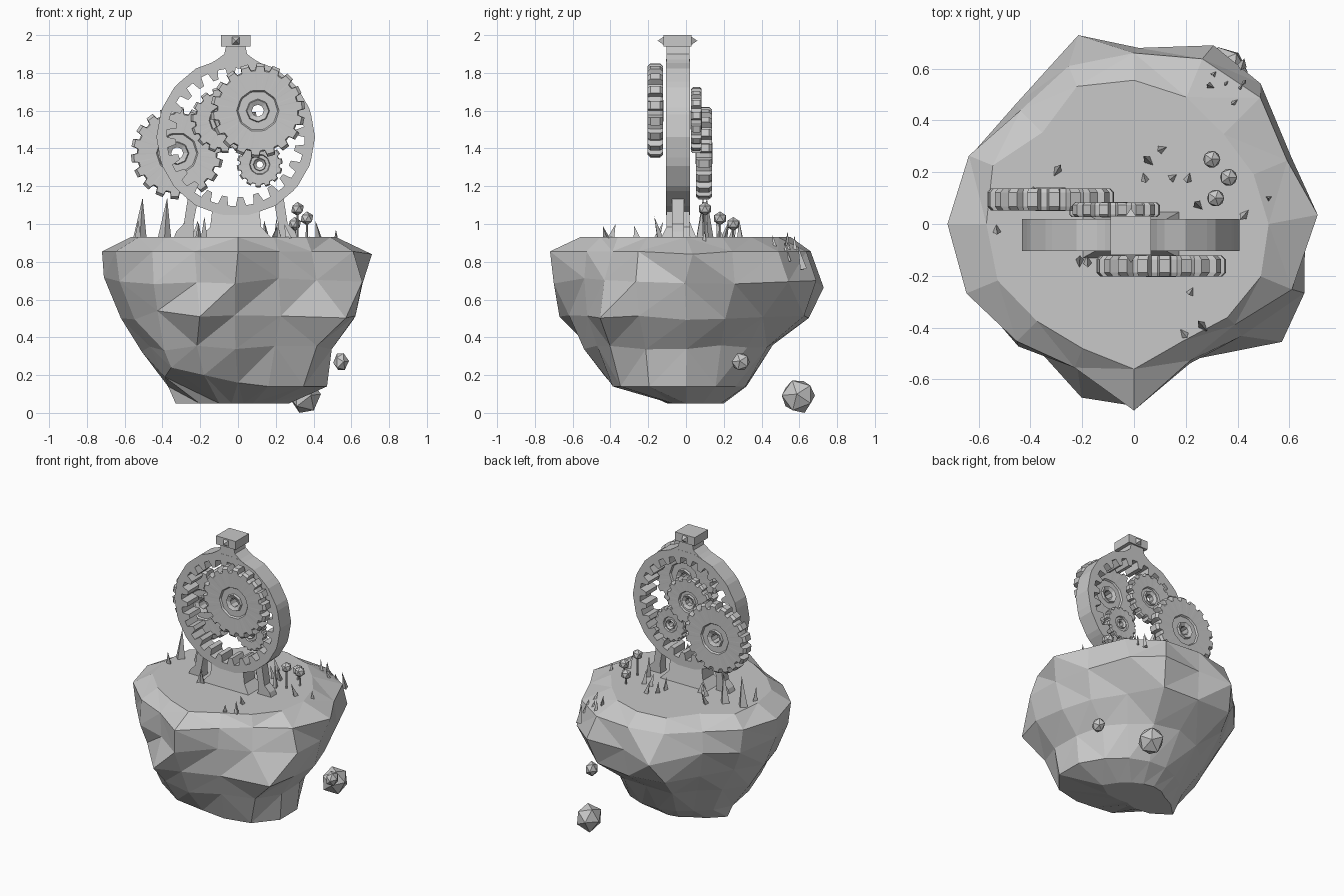
import bpy, bmesh, math, random
from mathutils import Vector, Matrix

if "Cube" in bpy.data.objects:
    bpy.data.objects.remove(bpy.data.objects["Cube"])

random.seed(7)
stone = bpy.data.materials.new("plain grey")
stone.diffuse_color = (0.58, 0.58, 0.58, 1)
stone.use_nodes = True
stone.node_tree.nodes["Principled BSDF"].inputs["Base Color"].default_value = stone.diffuse_color


def finish(name, bm):
    bmesh.ops.recalc_face_normals(bm, faces=bm.faces)
    me = bpy.data.meshes.new(name)
    bm.to_mesh(me)
    bm.free()
    me.materials.append(stone)
    ob = bpy.data.objects.new(name, me)
    bpy.context.collection.objects.link(ob)
    return ob


def add_cone(bm, base, tip, r, r2=0.0, sides=4):
    base, tip = Vector(base), Vector(tip)
    d = tip - base
    rot = d.to_track_quat('Z', 'Y').to_matrix().to_4x4()
    bmesh.ops.create_cone(bm, cap_ends=True, segments=sides, radius1=r, radius2=r2,
                          depth=d.length, matrix=Matrix.Translation((base + tip) / 2) @ rot)


def prism(name, profile, y0, y1, flare=0.0):
    # front profile pushed through y; flare widens the lowest points in depth
    bm = bmesh.new()
    low = min(z for x, z in profile)
    f = [bm.verts.new((x, y0 - (flare if z == low else 0), z)) for x, z in profile]
    b = [bm.verts.new((x, y1 + (flare if z == low else 0), z)) for x, z in profile]
    n = len(f)
    bm.faces.new(f)
    bm.faces.new(b[::-1])
    for i in range(n):
        j = (i + 1) % n
        bm.faces.new((f[i], f[j], b[j], b[i]))
    return finish(name, bm)


def polygon_radius(r, n):
    # straight-sided n-gon as a radius function of angle
    s = 2 * math.pi / n
    return lambda a, k: r * math.cos(s / 2) / math.cos((a % s) - s / 2)


def teeth_radius(root, tip):
    return lambda a, k: tip if k in (1, 2) else root


def wheel(name, cx, cz, teeth, rows, steps):
    # closed loop of (radius function, y) rows swept round the y axis
    bm = bmesh.new()
    angles = [((t + s) * 2 * math.pi / teeth, k) for t in range(teeth) for k, s in enumerate(steps)]
    rings = [[bm.verts.new((cx + f(a, k) * math.cos(a), y, cz + f(a, k) * math.sin(a)))
              for a, k in angles] for f, y in rows]
    n = len(angles)
    for p, q in zip(rings, rings[1:] + rings[:1]):
        for i in range(n):
            j = (i + 1) % n
            bm.faces.new((p[i], p[j], q[j], q[i]))
    return finish(name, bm)


def gear(name, cx, cz, r, y0, y1, teeth, hole):
    root, c = r * 0.87, (y1 - y0) * 0.2
    half = [(polygon_radius(hole, 8), 0.012), (polygon_radius(hole * 1.8, 8), 0.0),
            (polygon_radius(hole * 1.95, 8), 0.015), (polygon_radius(r * 0.42, 10), 0.015),
            (polygon_radius(r * 0.45, 10), 0.004), (teeth_radius(root * 0.97, r * 0.94), 0.002),
            (teeth_radius(root, r), c)]
    rows = [(f, y0 + d) for f, d in half] + [(f, y1 - d) for f, d in reversed(half)]
    return wheel(name, cx, cz, teeth, rows, (0.0, 0.10, 0.58, 0.68))


# Floating island: radii round the centre for each level, top to bottom
levels = [
    (0.93, [.52, .50, .49, .53, .555, .575, .50, .59, .57, .57, .53, .52, .56, .49, .51, .53]),
    (0.855, [.71, .64, .69, .69, .66, .66, .62, .69, .72, .70, .64, .60, .72, .57, .55, .66]),
    (0.70, [.66, .66, .73, .755, .68, .76, .65, .68, .71, .68, .65, .60, .70, .58, .60, .71]),
    (0.51, [.61, .58, .57, .68, .65, .69, .57, .58, .62, .60, .60, .70, .62, .57, .73, .67]),
    (0.34, [.49, .46, .46, .47, .46, .45, .43, .46, .51, .50, .54, .56, .54, .51, .58, .54]),
    (0.14, [.47, .41, .37, .34, .32, .30, .30, .33, .37, .42, .50, .47, .40, .42, .49, .51]),
    (0.05, [.27, .23, .21, .20, .20, .20, .20, .25, .33, .22, .14, .09, .07, .08, .11, .18]),
]
lift = {(0, 8): 0, (5, 9): .05, (5, 10): .10, (5, 11): .06, (5, 12): .02,
        (1, 0): -.015, (2, 5): -.02, (3, 10): .02}
turn = {(3, 11): .12, (3, 14): .09, (2, 5): -.08, (2, 2): .05, (1, 0): .05}
bm = bmesh.new()
rings = []
for li, (z, radii) in enumerate(levels):
    ring = []
    for i, r in enumerate(radii):
        a = i * math.pi / 8 + turn.get((li, i), 0)
        dz = lift.get((li, i), 0)
        if 1 < li < 5:
            a += random.uniform(-.03, .03)
            dz += random.uniform(-.02, .02)
        ring.append(bm.verts.new((r * math.cos(a), r * math.sin(a), z + dz)))
    rings.append(ring)
bm.faces.new(rings[0])
bm.faces.new(rings[-1])
for p, q in zip(rings, rings[1:]):
    for i in range(16):
        j = (i + 1) % 16
        # split each quad along its shorter diagonal
        if (p[j].co - q[i].co).length < (p[i].co - q[j].co).length:
            bm.faces.new((p[i], p[j], q[i]))
            bm.faces.new((p[j], q[j], q[i]))
        else:
            bm.faces.new((p[i], p[j], q[j]))
            bm.faces.new((p[i], q[j], q[i]))
finish("island", bm)

# Loose rocks below the island
for name, loc, s in (("large_rock", (.355, .595, .092), (.092, .1, .094)),
                     ("small_rock", (.545, .29, .27), (.042, .052, .052))):
    bm = bmesh.new()
    bmesh.ops.create_icosphere(bm, subdivisions=1, radius=1, matrix=Matrix.Rotation(.5, 4, (1, 1, 0)))
    for v in bm.verts:
        k = random.uniform(.92, 1.03)
        v.co = Vector([loc[i] + v.co[i] * s[i] * k for i in range(3)])
        v.co.z = max(v.co.z, 0)
    if name == "large_rock":
        min(bm.verts, key=lambda v: v.co.z).co.z = 0
    finish(name, bm)

# Toothed ring frame with neck, cap and pins
CX, CZ, Y0, Y1 = -.012, 1.46, -.105, .02
outer, inner = polygon_radius(.42, 18), teeth_radius(.365, .318)
wheel("ring_frame", CX, CZ, 24, [(outer, Y0), (outer, Y1), (inner, Y1), (inner, Y0)],
      (0.0, 0.12, 0.46, 0.58))
side = [(.17, 1.83), (.10, 1.87), (.06, 1.90), (.05, 1.95)]
prism("neck", [(CX + x, z) for x, z in side] + [(CX - x, z) for x, z in side[::-1]], Y0 + .001, Y1 - .001)
prism("cap", [(CX - .078, 1.94), (CX + .078, 1.94), (CX + .078, 2), (CX - .078, 2)], -.12, .03)
bm = bmesh.new()
add_cone(bm, (CX, -.115, 1.97), (CX, -.15, 1.97), .034)
add_cone(bm, (CX, .025, 1.97), (CX, .06, 1.97), .034)
bmesh.ops.rotate(bm, verts=bm.verts, cent=(CX, 0, 1.97), matrix=Matrix.Rotation(math.pi / 4, 3, 'Y'))
finish("cap_pins", bm)

# Stand: two splayed legs and a low flared pedestal
for s, name in ((-1, "left_leg"), (1, "right_leg")):
    leg = [(.33, .92), (.315, .96), (.275, 1.00), (.25, 1.16), (.20, 1.13), (.225, 1.0), (.22, .92)]
    prism(name, [(CX + s * x, z) for x, z in leg], -.075, -.01)
foot = [(.19, .925), (.135, .985), (.125, 1.07)]
prism("pedestal", [(CX + x, z) for x, z in foot] + [(CX - x, z) for x, z in foot[::-1]],
      Y0 + .002, Y1 - .002, .03)

# Gears
gear("front_gear", .105, 1.60, .25, -.205, -.12, 18, .032)
gear("back_left_gear", -.322, 1.375, .245, .05, .14, 18, .032)
gear("back_middle_gear", -.075, 1.55, .175, .025, .085, 15, .028)
gear("small_gear", .115, 1.315, .122, -.035, .02, 14, .018)

# Grass spikes: x, y, base z, height
bm = bmesh.new()
blades = [(.31, .58, .82, .12), (.30, .53, .86, .10), (.37, .56, .80, .11), (.42, .54, .80, .10),
          (.42, .62, .76, .12), (.40, .48, .84, .10), (.11, .29, .92, .10), (.06, .24, .92, .10),
          (.04, .18, .92, .09), (.15, .18, .92, .10), (.21, .18, .92, .11), (-.30, .20, .92, .10),
          (.52, .10, .88, .09), (.43, .04, .92, .10), (.22, -.26, .92, .07), (.19, -.42, .92, .07),
          (.27, -.40, .92, .08), (-.53, -.02, .92, .10), (-.18, -.14, .92, .12), (-.21, -.15, .92, .09),
          (-.23, .10, .92, .10), (-.17, .08, .92, .09), (.25, .07, .92, .17)]
for x, y, z, h in blades:
    tip = (x + random.uniform(-.025, .025), y + random.uniform(-.03, .03), z + h)
    add_cone(bm, (x, y, z), tip, .021, sides=3)
finish("grass_spikes", bm)
bm = bmesh.new()
for x, y in ((-.52, .09), (-.39, .11)):
    add_cone(bm, (x, y, .91), (x + .015, y, 1.14), .038)
finish("tall_spikes", bm)

# Round-topped little trees
bm = bmesh.new()
for x, y, z in ((.315, .10, 1.08), (.365, .18, 1.03), (.30, .25, 1.00)):
    add_cone(bm, (x, y, .92), (x, y, z), .007, .006, 5)
    bmesh.ops.create_icosphere(bm, subdivisions=1, radius=.037, matrix=Matrix.Translation((x, y, z)))
finish("little_trees", bm)
